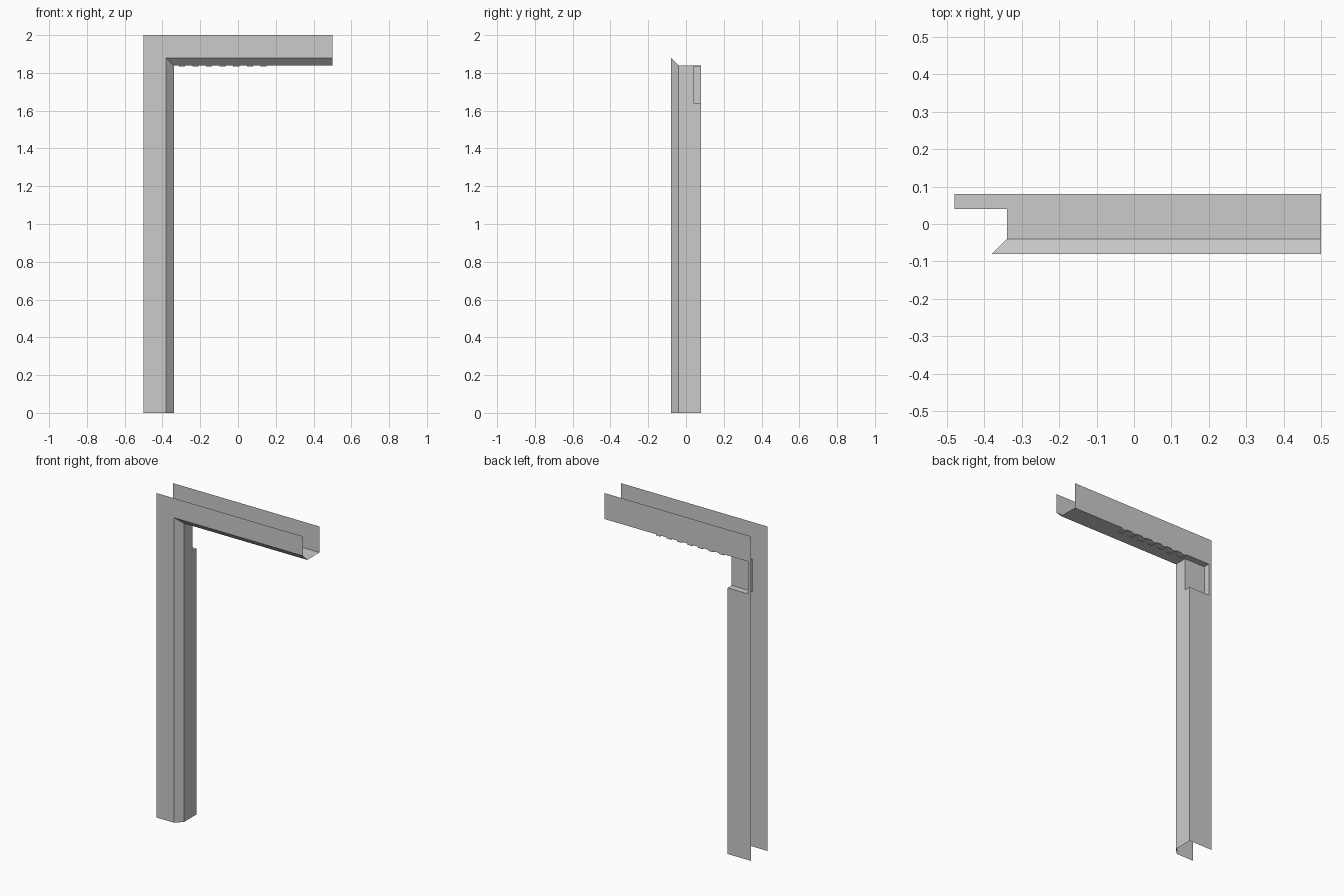
import bpy

if "Cube" in bpy.data.objects:
    bpy.data.objects.remove(bpy.data.objects["Cube"])

def make_object(name, quads):
    verts, faces, index = [], [], {}
    for q in quads:
        face = []
        for p in q:
            key = tuple(round(c, 4) for c in p)
            if key not in index:
                index[key] = len(verts)
                verts.append(key)
            face.append(index[key])
        faces.append(face)
    mesh = bpy.data.meshes.new(name)
    mesh.from_pydata(verts, [], faces)
    mesh.update()
    obj = bpy.data.objects.new(name, mesh)
    bpy.context.collection.objects.link(obj)
    return obj

L, R, H = -0.5, 0.5, 2.0           # outer frame edges
W, F, B = 0.16, -0.08, 0.08        # casing width, front and back planes
NX, NY, NZ = -0.48, 0.04, 1.64     # notch side, depth and sill
IX, IZ = L + W, H - W              # jamb and soffit planes

# Cross-section: (inset from outer edge, y)
profile = [(0, F), (0.12, F), (W, -0.04), (W, NY), (W, B), (0, B)]

# Header: mitred front, open top and end
header = []
for (d0, y0), (d1, y1) in zip(profile, profile[1:]):
    header.append([(L + d0, y0, H - d0), (L + d1, y1, H - d1),
                   (R, y1, H - d1), (R, y0, H - d0)])
header[-1:] = [[(IX, B, IZ), (L, B, IZ), (L, B, H), (R, B, H), (R, B, IZ)]]
make_object("header", header)

# Post front, chamfer and jamb
post = []
for (d0, y0), (d1, y1) in zip(profile[:4], profile[1:4]):
    post.append([(L + d0, y0, 0), (L + d1, y1, 0),
                 (L + d1, y1, H - d1), (L + d0, y0, H - d0)])
post.append([(IX, NY, 0), (IX, B, 0), (IX, B, NZ), (IX, NY, NZ)])
# Post back, with the narrow strip beside the notch
post.append([(IX, B, 0), (L, B, 0), (L, B, NZ), (NX, B, NZ), (IX, B, NZ)])
post.append([(NX, B, NZ), (L, B, NZ), (L, B, IZ), (NX, B, IZ)])
make_object("post", post)

# Notch lining: recess wall, side wall, sill and top
make_object("hinge_notch", [
    [(IX, NY, NZ), (NX, NY, NZ), (NX, NY, IZ), (IX, NY, IZ)],
    [(NX, NY, NZ), (NX, B, NZ), (NX, B, IZ), (NX, NY, IZ)],
    [(IX, NY, NZ), (IX, B, NZ), (NX, B, NZ), (NX, NY, NZ)],
    [(IX, NY, IZ), (NX, NY, IZ), (NX, B, IZ), (IX, B, IZ)],
])

# Row of shallow teeth under the soffit
teeth = []
for i in range(7):
    x0 = -0.312 + i * 0.0717
    x1, z0 = x0 + 0.032, IZ - 0.007
    ring = [(x0, NY), (x1, NY), (x1, B), (x0, B)]
    teeth.append([(x, y, z0) for x, y in reversed(ring)])
    for a, b in zip(ring, ring[1:] + ring[:1]):
        teeth.append([(*a, z0), (*b, z0), (*b, IZ), (*a, IZ)])
make_object("soffit_teeth", teeth)
